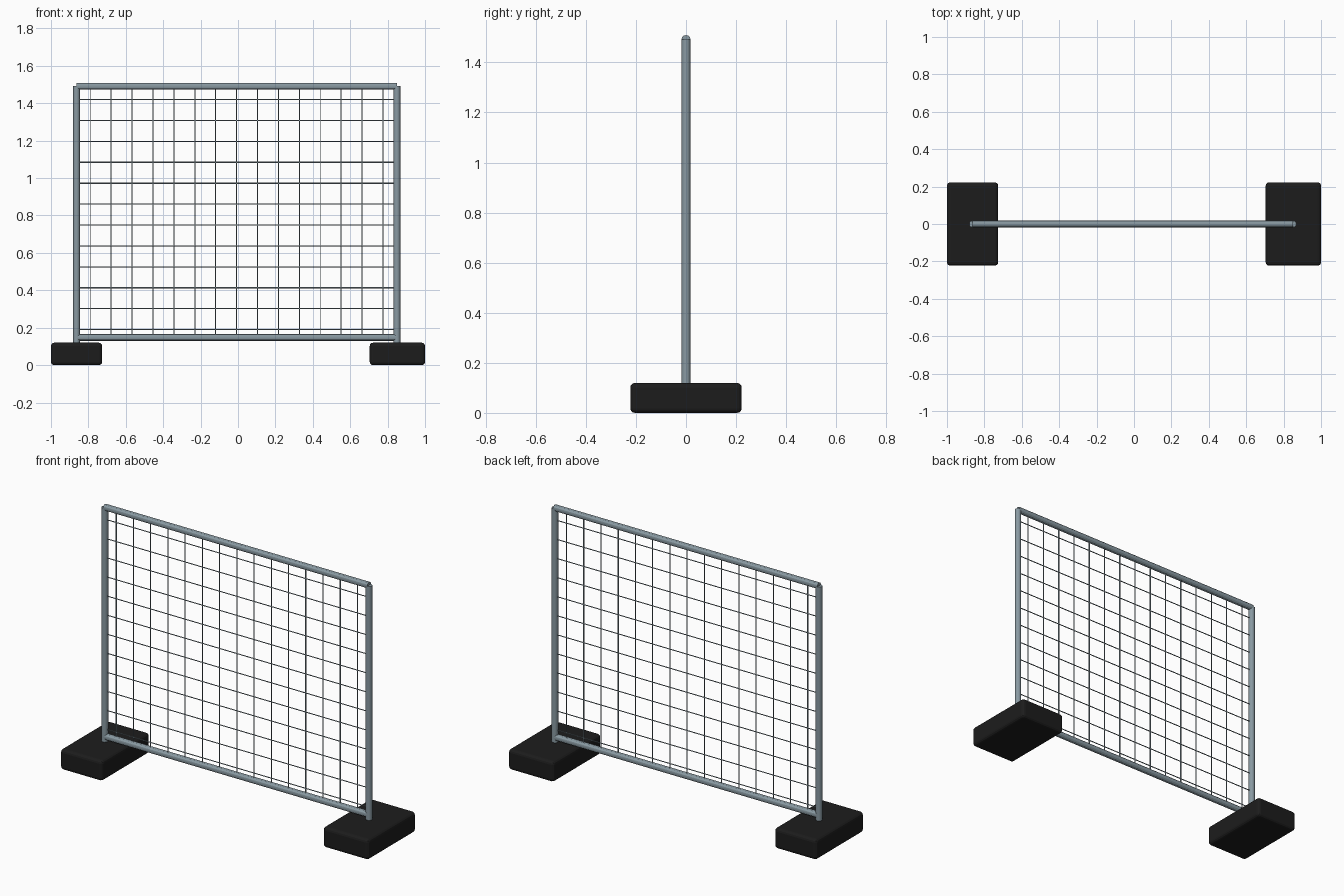
import bpy
from mathutils import Vector

if "Cube" in bpy.data.objects:
    bpy.data.objects.remove(bpy.data.objects["Cube"])


def material(name, rgb):
    m = bpy.data.materials.new(name)
    m.diffuse_color = (*rgb, 1)
    m.use_nodes = True
    m.node_tree.nodes["Principled BSDF"].inputs["Base Color"].default_value = m.diffuse_color
    return m


STEEL = material("galvanised_steel", (0.25, 0.32, 0.36))
RUBBER = material("black_rubber", (0.012, 0.012, 0.012))


def rod(name, a, b, radius, sides):
    """Straight capped tube between two points."""
    a, b = Vector(a), Vector(b)
    d = b - a
    bpy.ops.mesh.primitive_cylinder_add(vertices=sides, radius=radius, depth=d.length,
                                        location=(a + b) / 2,
                                        rotation=d.to_track_quat('Z', 'Y').to_euler())
    o = bpy.context.object
    o.name = name
    o.data.materials.append(STEEL)
    if sides > 6:
        bpy.ops.object.shade_smooth_by_angle()
    return o


def foot(name, x0, x1):
    """Ballast block with softened edges."""
    bpy.ops.mesh.primitive_cube_add(size=1, location=((x0 + x1) / 2, 0, 0.06))
    o = bpy.context.object
    o.name = name
    o.scale = (x1 - x0, 0.445, 0.12)
    bpy.ops.object.transform_apply(location=False, rotation=False, scale=True)
    bevel = o.modifiers.new("rounded_edges", 'BEVEL')
    bevel.width = 0.018
    bevel.segments = 3
    o.data.materials.append(RUBBER)


LEFT, RIGHT, TOP, BOTTOM, R = -0.863, 0.85, 1.491, 0.148, 0.018

# Ballast feet
foot("left_foot", -1.0, -0.726)
foot("right_foot", 0.704, 1.0)

# Tube frame
rod("left_post", (LEFT, 0, 0.1), (LEFT, 0, TOP), R, 12)
rod("right_post", (RIGHT, 0, 0.1), (RIGHT, 0, TOP), R, 12)
rod("top_rail", (LEFT, 0, TOP), (RIGHT, 0, TOP), R, 12)
rod("bottom_rail", (LEFT, 0, BOTTOM), (RIGHT, 0, BOTTOM), R, 12)

# Wire mesh infill
for i in range(15):
    x = -0.79 + i * 0.1118
    rod("vertical_wire", (x, 0, 0.16), (x, 0, 1.48), 0.003, 6)
for i in range(12):
    z = 0.19 + i * 0.1118
    rod("horizontal_wire", (LEFT + 0.01, 0, z), (RIGHT - 0.01, 0, z), 0.003, 6)
